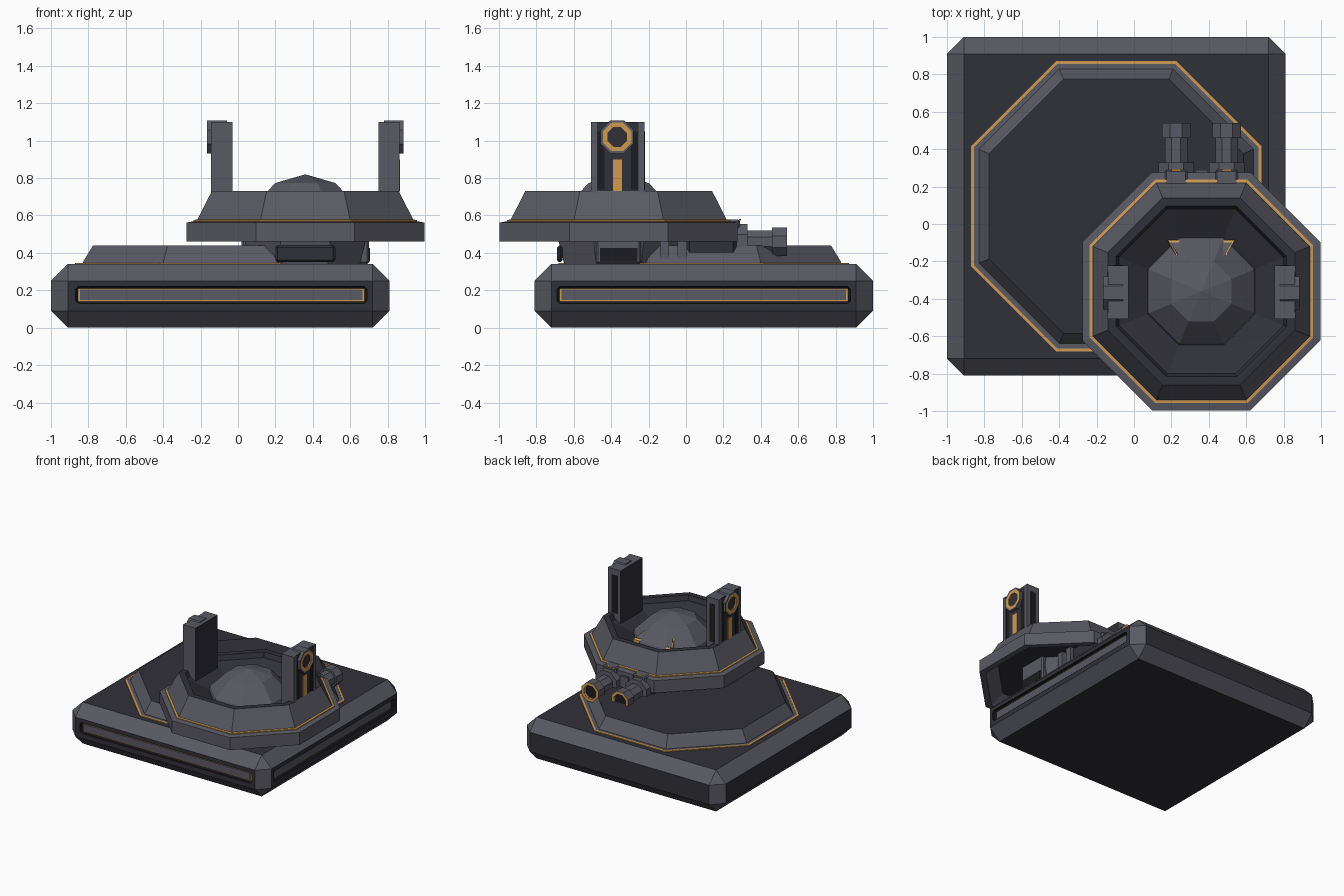
import bpy, bmesh, math
from mathutils import Matrix, Vector

if "Cube" in bpy.data.objects:
    bpy.data.objects.remove(bpy.data.objects["Cube"])


def material(name, rgb):
    m = bpy.data.materials.new(name)
    m.diffuse_color = (*rgb, 1)
    m.use_nodes = True
    m.node_tree.nodes["Principled BSDF"].inputs["Base Color"].default_value = m.diffuse_color
    return m


MATS = [material("grey_metal", (0.10, 0.10, 0.125)),
        material("dark_metal", (0.030, 0.030, 0.040)),
        material("gold_trim", (0.62, 0.33, 0.09)),
        material("black_recess", (0.012, 0.012, 0.015))]
GREY, DARK, GOLD, BLACK = range(4)


def finish(name, bm, recalc=True):
    if recalc:
        bmesh.ops.recalc_face_normals(bm, faces=bm.faces)
    me = bpy.data.meshes.new(name)
    bm.to_mesh(me)
    bm.free()
    for m in MATS:
        me.materials.append(m)
    ob = bpy.data.objects.new(name, me)
    bpy.context.collection.objects.link(ob)
    return ob


def box(name, lo, hi, mat=GREY, bevel=0, rule=None):
    bm = bmesh.new()
    bmesh.ops.create_cube(bm, size=1)
    for v in bm.verts:
        v.co = Vector([(a + b) / 2 + c * abs(b - a) for a, b, c in zip(lo, hi, v.co)])
    if bevel:
        bmesh.ops.bevel(bm, geom=bm.edges[:], offset=bevel, segments=1, affect='EDGES')
    bm.normal_update()
    for f in bm.faces:
        f.material_index = rule(f.normal) if rule else mat
    return finish(name, bm)


def lathe(name, profile, mats, centre, axis='Z', closed=False):
    """Eight-sided turned part; profile holds (apothem, height), one colour per segment."""
    rot = {'Z': Matrix(), 'Y': Matrix.Rotation(-math.pi / 2, 4, 'X'),
           'X': Matrix.Rotation(math.pi / 2, 4, 'Y'),
           '-X': Matrix.Rotation(-math.pi / 2, 4, 'Y')}[axis]
    mx = Matrix.Translation(centre) @ rot
    bm = bmesh.new()
    rings = []
    for r, h in profile:
        r /= math.cos(math.pi / 8)
        n = 8 if r > 0 else 1
        rings.append([bm.verts.new(mx @ Vector((r * math.cos((k + .5) * math.pi / 4),
                                                r * math.sin((k + .5) * math.pi / 4), h)))
                      for k in range(n)])
    pairs = list(zip(rings, rings[1:] + rings[:1]))
    for (a, b), m in zip(pairs if closed else pairs[:-1], mats):
        for k in range(8):
            j = (k + 1) % 8
            quad = [a[k % len(a)], a[j % len(a)], b[j % len(b)], b[k % len(b)]]
            f = bm.faces.new(list(dict.fromkeys(quad)))
            f.material_index = m
    return finish(name, bm)


def flat_dark(n):
    return DARK if max(abs(c) for c in n) > 0.99 else GREY


# Bevelled base slab with recessed slots on the front and right sides
base = box("base_slab", (-1, -.81, 0), (.81, 1, .34), bevel=.09, rule=flat_dark)
slots = [((-.87, -.85, .13), (.69, -.78, .22)), ((.78, -.69, .13), (.85, .88, .22))]
for lo, hi in slots:
    cutter = box("slot_cutter", lo, hi, BLACK, bevel=.015)
    cutter.hide_render = True
    mod = base.modifiers.new("slot", 'BOOLEAN')
    mod.object = cutter
    mod.operation = 'DIFFERENCE'
    mod.solver = 'EXACT'
    bpy.context.view_layer.objects.active = base
    bpy.ops.object.modifier_apply(modifier=mod.name)
    bpy.data.objects.remove(cutter)
box("front_slot_trim", (-.855, -.787, .14), (.675, -.779, .21), GOLD)
box("front_slot_bar", (-.845, -.792, .147), (.665, -.779, .203), GREY)
box("right_slot_trim", (.779, -.675, .14), (.787, .865, .21), GOLD)
box("right_slot_bar", (.779, -.665, .147), (.792, .855, .203), GREY)

# Raised octagonal platform with a thin gold outline
BC = (-.095, .095, 0)
lathe("platform", [(.735, .335), (.735, .35), (.68, .44), (0, .44)], [GREY, GREY, DARK], BC)
lathe("platform_border", [(.762, .335), (.762, .345), (.72, .345)], [GREY, GREY], BC)
lathe("platform_gold_line", [(.776, .338), (.776, .347), (.76, .347), (.76, .338)],
      [GOLD] * 4, BC, closed=True)

# Upper octagonal pod: hollow rim with inner bowl
PC = (.36, -.36, 0)
lathe("pod_rim", [(.22, .58), (.44, .69), (.455, .73), (.50, .73), (.58, .572), (.636, .562),
                  (.636, .46), (.59, .46), (.50, .54), (.22, .54)],
      [DARK, DARK, DARK, GREY, GREY, GREY, GREY, GREY, DARK, GREY], PC, closed=True)
lathe("pod_gold_line", [(.597, .56), (.597, .576), (.581, .578), (.581, .56)],
      [GOLD] * 4, PC, closed=True)

# Faceted core sphere
bm = bmesh.new()
bmesh.ops.create_uvsphere(bm, u_segments=8, v_segments=6, radius=.35)
bmesh.ops.transform(bm, matrix=Matrix.Translation((.36, -.36, .47))
                    @ Matrix.Rotation(math.pi / 8, 4, 'Z'), verts=bm.verts)
finish("core_sphere", bm)

# Hatch on the rear of the core, gold edged
for name, w, y0, z0, mat in (("hatch", .165, -.10, .66, GREY), ("hatch_trim", .18, -.085, .648, GOLD)):
    bm = bmesh.new()
    front = [(-w, y0, .58), (w, y0, .58), (w, y0, z0), (-w, y0, z0)]
    back = [(-w * .7, -.22, .58), (w * .7, -.22, .58), (w * .7, -.18, z0 + .06),
            (-w * .7, -.18, z0 + .06)]
    f = [bm.verts.new((x + .36, y, z)) for x, y, z in front]
    b = [bm.verts.new((x + .36, y, z)) for x, y, z in back]
    bm.faces.new(f)
    bm.faces.new(b)
    for k in range(4):
        bm.faces.new([f[k], f[(k + 1) % 4], b[(k + 1) % 4], b[k]])
    for face in bm.faces:
        face.material_index = mat
    finish(name, bm)

# Support blocks with dark vents between pod and base
for s in (-1, 1):
    x0, x1 = .36 + s * .24, .36 + s * .34
    box("side_support", (min(x0, x1), -.48, .34), (max(x0, x1), -.24, .55), GREY, bevel=.01)
    xv = .36 + s * .342
    box("side_vent", (xv - .003, -.46, .355), (xv + .003, -.26, .425), BLACK)
    for y in (-.115, -.02):
        xc = .36 + s * .24
        box("rear_column", (xc - .03, y - .025, .34), (xc + .03, y + .025, .55), GREY)
box("front_vent", (.2, -.69, .35), (.52, -.66, .44), DARK, bevel=.012)

# Rear mount and twin barrels
box("rear_mount", (.11, 0, .38), (.61, .27, .54), DARK, bevel=.02)
box("barrel_bridge", (.325, .22, .42), (.395, .29, .53), GREY)
for s in (-1, 1):
    x = .36 + s * .135
    lathe("barrel", [(0, .2), (.095, .2), (.095, .33), (.06, .33), (.06, .46), (.076, .46),
                     (.076, .54), (.052, .54), (.052, .52), (0, .52)],
          [GREY, GREY, GREY, GREY, GREY, GREY, GOLD, GOLD, BLACK], (x, 0, .46), 'Y')
    box("barrel_bracket", (x - .06, .2, .50), (x + .06, .29, .578), GREY, bevel=.01)
    box("barrel_gold_mark", (x - .025, .284, .574), (x + .025, .294, .58), GOLD)

# Mirrored upright posts with octagonal caps, gold stripe and dark slots
for s in (-1, 1):
    def px(d):
        return .36 + s * d

    def plate(name, d0, d1, y0, y1, z0, z1, mat, bevel=0):
        xa, xb = sorted((px(d0), px(d1)))
        box(name, (xa, y0, z0), (xb, y1, z1), mat, bevel)

    xa, xb = sorted((px(.39), px(.50)))
    box("post", (xa, -.508, .58), (xb, -.222, 1.10),
        rule=lambda n: DARK if abs(n.x) > .9 else GREY)
    for y0, y1 in ((-.508, -.475), (-.255, -.222)):
        plate("post_edge", .497, .504, y0, y1, .72, 1.10, GREY)
    for y in (-.455, -.275):
        plate("post_slot", .498, .503, y - .018, y + .018, .74, 1.05, BLACK)
    plate("post_back_slot", .42, .47, -.226, -.219, .74, 1.05, BLACK)
    plate("post_stripe", .498, .505, -.39, -.342, .73, .90, GOLD)
    lathe("post_cap", [(0, .42), (.088, .42), (.088, .525), (.076, .525), (.05, .525),
                       (.05, .515), (0, .515)],
          [GREY, GREY, GREY, GOLD, GOLD, DARK], (.36, -.368, 1.02), 'X' if s > 0 else '-X')
